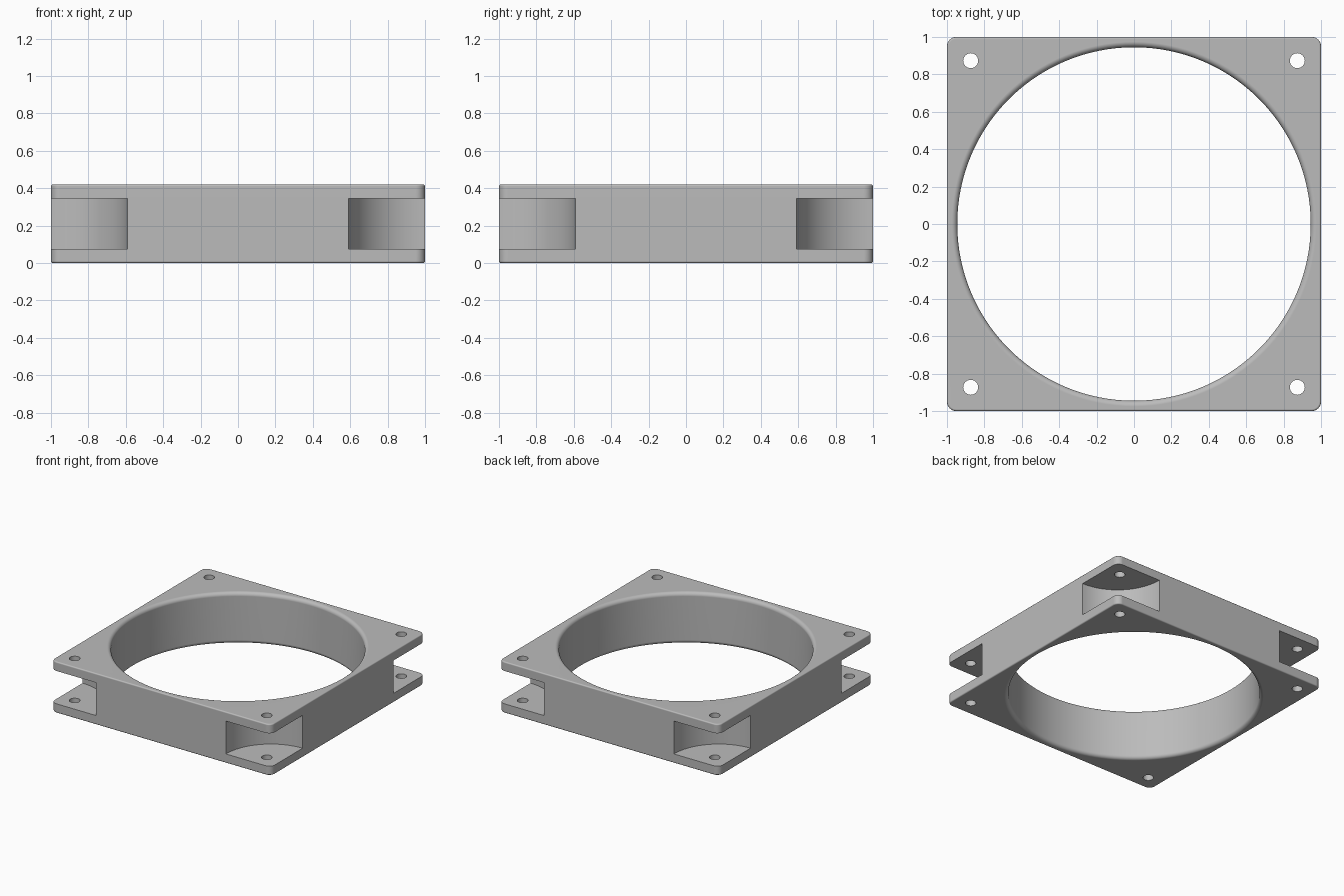
import bpy, bmesh, math
from mathutils import Matrix

cube = bpy.data.objects.get("Cube")
if cube:
    bpy.data.objects.remove(cube, do_unlink=True)

HEIGHT = 0.42        # overall thickness
FLANGE = 0.075       # thickness of each corner flange
BORE = 0.945         # inner radius of the opening
LIP = 0.03           # rounding of the opening's rims
POCKET = 0.41        # radius of the corner pockets
HOLE = 0.873         # screw hole offset from centre

grey = bpy.data.materials.new("plain grey")
grey.use_nodes = True
colour = (0.5, 0.5, 0.5, 1)
grey.diffuse_color = colour
grey.node_tree.nodes["Principled BSDF"].inputs["Base Color"].default_value = colour


def finish(bm, name):
    bmesh.ops.recalc_face_normals(bm, faces=bm.faces)
    mesh = bpy.data.meshes.new(name)
    bm.to_mesh(mesh)
    bm.free()
    mesh.materials.append(grey)
    obj = bpy.data.objects.new(name, mesh)
    bpy.context.collection.objects.link(obj)
    return obj


def corner_cylinders(name, offset, radius, depth, segments):
    """One upright cylinder at each of the four corners."""
    bm = bmesh.new()
    for sx in (-1, 1):
        for sy in (-1, 1):
            place = Matrix.Translation((sx * offset, sy * offset, HEIGHT / 2))
            bmesh.ops.create_cone(bm, cap_ends=True, segments=segments, radius1=radius,
                                  radius2=radius, depth=depth, matrix=place)
    return finish(bm, name)


def bore_cutter(segments=128, steps=6):
    """Opening with rounded rims: a revolved profile, flared at both ends."""
    def arc(i):
        a = math.pi / 2 * i / steps
        return BORE + LIP * (1 - math.cos(a)), LIP * (1 - math.sin(a))
    lower = [arc(i) for i in range(steps, -1, -1)]
    upper = [(r, HEIGHT - z) for r, z in reversed(lower)]
    flare = BORE + LIP
    profile = [(flare, -0.1)] + lower + upper + [(flare, HEIGHT + 0.1)]
    bm = bmesh.new()
    rings = []
    for r, z in profile:
        rings.append([bm.verts.new((r * math.cos(t), r * math.sin(t), z))
                      for t in (2 * math.pi * k / segments for k in range(segments))])
    for a, b in zip(rings, rings[1:]):
        for k in range(segments):
            n = (k + 1) % segments
            bm.faces.new((a[k], a[n], b[n], b[k]))
    bm.faces.new(rings[0])
    bm.faces.new(rings[-1])
    return finish(bm, "bore_cutter")


# Square body with rounded corners and softened top and bottom edges
bm = bmesh.new()
bmesh.ops.create_cube(bm, size=1, matrix=Matrix.Translation((0, 0, HEIGHT / 2))
                      @ Matrix.Diagonal((2, 2, HEIGHT, 1)))
upright = [e for e in bm.edges if abs(e.verts[0].co.z - e.verts[1].co.z) > 0.1]
bmesh.ops.bevel(bm, geom=upright, offset=0.05, segments=8, profile=0.5, affect='EDGES')
rims = [e for e in bm.edges if abs(e.verts[0].co.z - e.verts[1].co.z) < 0.01]
bmesh.ops.bevel(bm, geom=rims, offset=0.01, segments=3, profile=0.5, affect='EDGES')
frame = finish(bm, "fan_frame")

# Cut the opening, the corner pockets and the screw holes
cutters = [
    bore_cutter(),
    corner_cylinders("pocket_cutter", 1, POCKET, HEIGHT - 2 * FLANGE, 96),
    corner_cylinders("hole_cutter", HOLE, 0.04, 1, 32),
]
bpy.ops.object.select_all(action='DESELECT')
frame.select_set(True)
bpy.context.view_layer.objects.active = frame
for cutter in cutters:
    mod = frame.modifiers.new(cutter.name, 'BOOLEAN')
    mod.operation = 'DIFFERENCE'
    mod.solver = 'EXACT'
    mod.object = cutter
    bpy.ops.object.modifier_apply(modifier=mod.name)
    bpy.data.objects.remove(cutter, do_unlink=True)

# Smooth the curves while keeping flat faces flat
bpy.ops.object.shade_smooth_by_angle(angle=math.radians(35))
weighted = frame.modifiers.new("flat_faces", 'WEIGHTED_NORMAL')
weighted.keep_sharp = True
